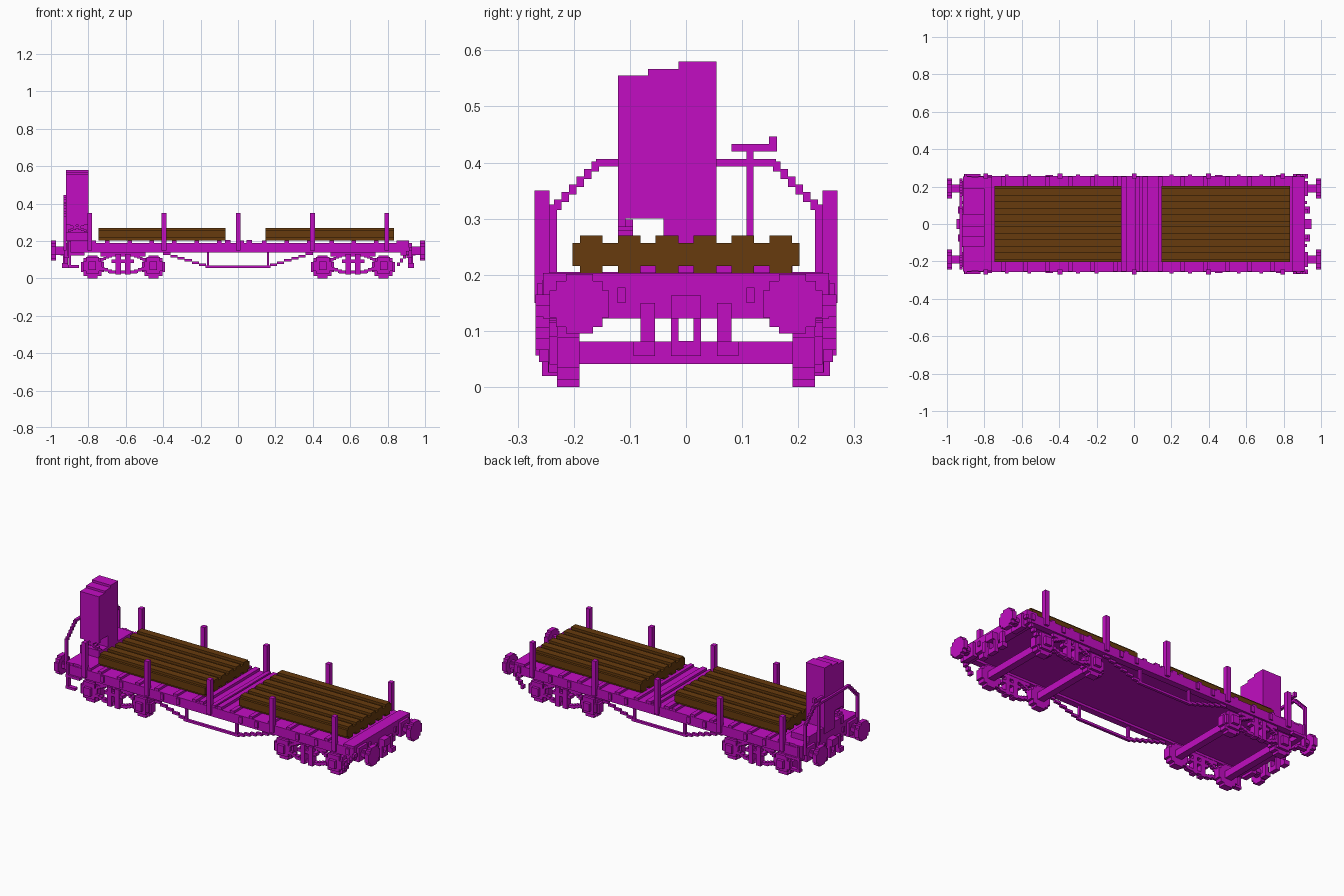
import bpy, bmesh
from mathutils import Matrix, Vector

cube = bpy.data.objects.get("Cube")
if cube:
    bpy.data.objects.remove(cube, do_unlink=True)

V = 0.0135  # block size of the stepped style
SIDES = (-1, 1)


def material(name, rgb):
    m = bpy.data.materials.new(name)
    m.use_nodes = True
    m.diffuse_color = (*rgb, 1)
    m.node_tree.nodes["Principled BSDF"].inputs["Base Color"].default_value = (*rgb, 1)
    return m


MAGENTA = material("magenta_paint", (0.54, 0.004, 0.54))
BROWN = material("brown_wood", (0.135, 0.043, 0.004))


def part(name, boxes, mat=MAGENTA):
    """One object from boxes given as x, y and z ranges."""
    bm = bmesh.new()
    for xr, yr, zr in boxes:
        spans = [sorted(r) for r in (xr, yr, zr)]
        mid = Vector([(a + b) / 2 for a, b in spans])
        size = Vector([b - a for a, b in spans])
        bmesh.ops.create_cube(bm, size=1, matrix=Matrix.Translation(mid) @ Matrix.Diagonal(size).to_4x4())
    mesh = bpy.data.meshes.new(name)
    bm.to_mesh(mesh)
    bm.free()
    mesh.materials.append(mat)
    obj = bpy.data.objects.new(name, mesh)
    bpy.context.collection.objects.link(obj)
    return obj


def about(c, half):
    return (c - half, c + half)


def stairs(a, b, thick, steps):
    """Ranges along one direction and z for a stepped sloping bar."""
    out = []
    for i in range(steps):
        u = [a[0] + (b[0] - a[0]) * (i + k) / steps for k in (0, 1)]
        z = a[1] + (b[1] - a[1]) * (i + 0.5) / steps
        out.append((u, about(z, thick / 2)))
    return out


def disc(r):
    """Half sizes of the boxes that make a stepped round."""
    return [(r, r * 0.45), (r * 0.78, r * 0.78), (r * 0.45, r)]


# Deck, sills and headstocks
part("deck_floor", [((-0.9, 0.9), (-0.245, 0.245), (0.15, 0.19))])
for s in SIDES:
    part("side_sill", [((-0.9, 0.91), (s * 0.22, s * 0.257), (0.137, 0.19))])
    part("headstock", [((s * 0.87, s * 0.915), (-0.255, 0.255), (0.122, 0.203))])
part("deck_crossbars", [(about(-0.82 + i * 0.12, 0.012), (-0.255, 0.255), (0.185, 0.203))
                        for i in range(15)])
part("centre_crossbars", [(about(x, 0.015), (-0.255, 0.255), (0.185, 0.205)) for x in (-0.055, 0.06)])
part("end_boards", [((-0.915, -0.76), (-0.25, 0.25), (0.18, 0.203)),
                    ((0.85, 0.91), (-0.25, 0.25), (0.18, 0.203))])

# Stakes and sill brackets
for s in SIDES:
    for i in range(5):
        x = -0.793 + i * 0.397
        part("stake", [(about(x, 0.0125), (s * 0.243, s * 0.27), (0.15, 0.35))])
    part("sill_brackets", [(about(x, 0.01), (s * 0.25, s * 0.265), (0.15, 0.185))
                           for x in (-0.68, -0.56, -0.3, -0.2, 0.2, 0.3, 0.56, 0.68, 0.88)])

# Log loads, each log stepped round
for x0, x1 in ((-0.745, -0.068), (0.148, 0.835)):
    for i in range(6):
        y = (i - 2.5) * 5 * V
        part("log", [((x0, x1), about(y, 2.5 * V), (16 * V, 19 * V)),
                     ((x0, x1), about(y, 1.5 * V), (15 * V, 20 * V))], BROWN)

# Sloping truss rods below the sills
for s in SIDES:
    yr = (s * 0.23, s * 0.245)
    rods = [((-0.175, 0.175), yr, (0.056, 0.069))]
    for e in SIDES:
        rods += [(u, yr, z) for u, z in stairs((e * 0.40, 0.137), (e * 0.17, 0.066), 0.0135, 6)]
        rods.append((about(e * 0.16, 0.006), yr, (0.06, 0.14)))
    part("truss_rod", rods)

# Bogies
for e in SIDES:
    c = e * 0.615
    for d in SIDES:
        x = c + d * 0.163
        part("axle", [(about(x, 0.02), (-0.2, 0.2), (0.041, 0.081))])
        for s in SIDES:
            part("wheel", [(about(x, a), (s * 0.19, s * 0.23), about(0.061, b)) for a, b in disc(0.061)])
            part("axle_box", [(about(x, 0.036), (s * 0.225, s * 0.245), (0.025, 0.115)),
                              (about(x, 0.05), (s * 0.225, s * 0.243), (0.04, 0.09)),
                              (about(x, 0.02), (s * 0.24, s * 0.262), (0.045, 0.09))])
    for s in SIDES:
        yr = (s * 0.222, s * 0.246)
        frame = [(about(c, 0.12), yr, (0.118, 0.14)),
                 (about(c, 0.075), yr, (0.027, 0.042)),
                 (about(c, 0.06), (s * 0.222, s * 0.255), (0.082, 0.1))]
        for d in SIDES:
            frame.append((about(c + d * 0.025, 0.014), (s * 0.222, s * 0.257), (0.02, 0.13)))
            frame += [(u, yr, z) for u, z in stairs((c + d * 0.12, 0.095), (c + d * 0.06, 0.125), 0.018, 4)]
            frame += [(u, yr, z) for u, z in stairs((c + d * 0.12, 0.055), (c + d * 0.06, 0.035), 0.018, 3)]
        part("bogie_side_frame", frame)

# Buffers, couplers and hoses on both ends
for e in SIDES:
    for s in SIDES:
        y = s * 0.19
        boxes = [((e * 0.974, e), about(y, a), about(0.148, b)) for a, b in disc(0.053)]
        boxes += [((e * 0.9, e * 0.98), about(y, a), about(0.148, b)) for a, b in disc(0.022)]
        boxes.append(((e * 0.9, e * 0.93), about(y, 0.04), about(0.148, 0.04)))
        part("buffer", boxes)
        part("brake_hose", [((e * 0.91, e * 0.93), (s * 0.055, s * 0.081), (0.055, 0.15)),
                            ((e * 0.91, e * 0.94), (s * 0.055, s * 0.094), (0.055, 0.081))])
        part("end_bracket", [((e * 0.91, e * 0.925), about(s * 0.115, 0.007), (0.15, 0.177))])
    part("coupler", [((e * 0.91, e * 0.95), (-0.027, 0.027), (0.122, 0.163)),
                     ((e * 0.91, e * 0.935), (-0.027, -0.0135), (0.055, 0.13)),
                     ((e * 0.91, e * 0.935), (0.0135, 0.027), (0.055, 0.13)),
                     ((e * 0.91, e * 0.935), (-0.027, 0.027), (0.055, 0.082))])

# Foot steps at the corners
for s in SIDES:
    yr = (s * 0.243, s * 0.268)
    part("rear_foot_step", [((-0.91, -0.82), yr, (0.122, 0.137)),
                            ((-0.905, -0.893), yr, (0.06, 0.2)),
                            ((-0.91, -0.85), yr, (0.056, 0.07))])
    part("front_foot_step", [(u, yr, z) for u, z in stairs((0.85, 0.066), (0.93, 0.165), 0.02, 5)])

# Brake cabin with stepped roof, open below
cab = (-0.92, -0.8)
part("brake_cabin", [(cab, (-0.0135, 0.054), (0.3, 0.58)),
                     (cab, (-0.0675, -0.0135), (0.3, 0.567)),
                     (cab, (-0.1215, -0.0675), (0.3, 0.555)),
                     (cab, (-0.04, 0.054), (0.2, 0.3)),
                     (cab, (-0.1215, -0.1075), (0.285, 0.3))])
braces = [(cab, (-0.1215, -0.0945), (0.2, 0.245))]
for a, b in ((-0.91, -0.81), (-0.81, -0.91)):
    braces += [(u, (-0.1215, -0.0945), z) for u, z in stairs((a, 0.25), (b, 0.295), 0.0135, 7)]
part("cabin_braces", braces)
part("cabin_platform", [((-0.915, -0.8), (-0.12, 0.19), (0.2, 0.235))])

# End railing and hand brake
rx = (-0.932, -0.916)
rail = [(rx, (-0.16, 0.16), (0.393, 0.406))]
for s in SIDES:
    rail.append((rx, (s * 0.23, s * 0.243), (0.15, 0.325)))
    rail += [(rx, u, z) for u, z in stairs((s * 0.235, 0.318), (s * 0.155, 0.4), 0.018, 6)]
part("end_railing", rail)
part("hand_brake", [(rx, (0.108, 0.12), (0.18, 0.425)),
                    (rx, (0.081, 0.162), (0.42, 0.433)),
                    (rx, (0.148, 0.162), (0.42, 0.446))])
